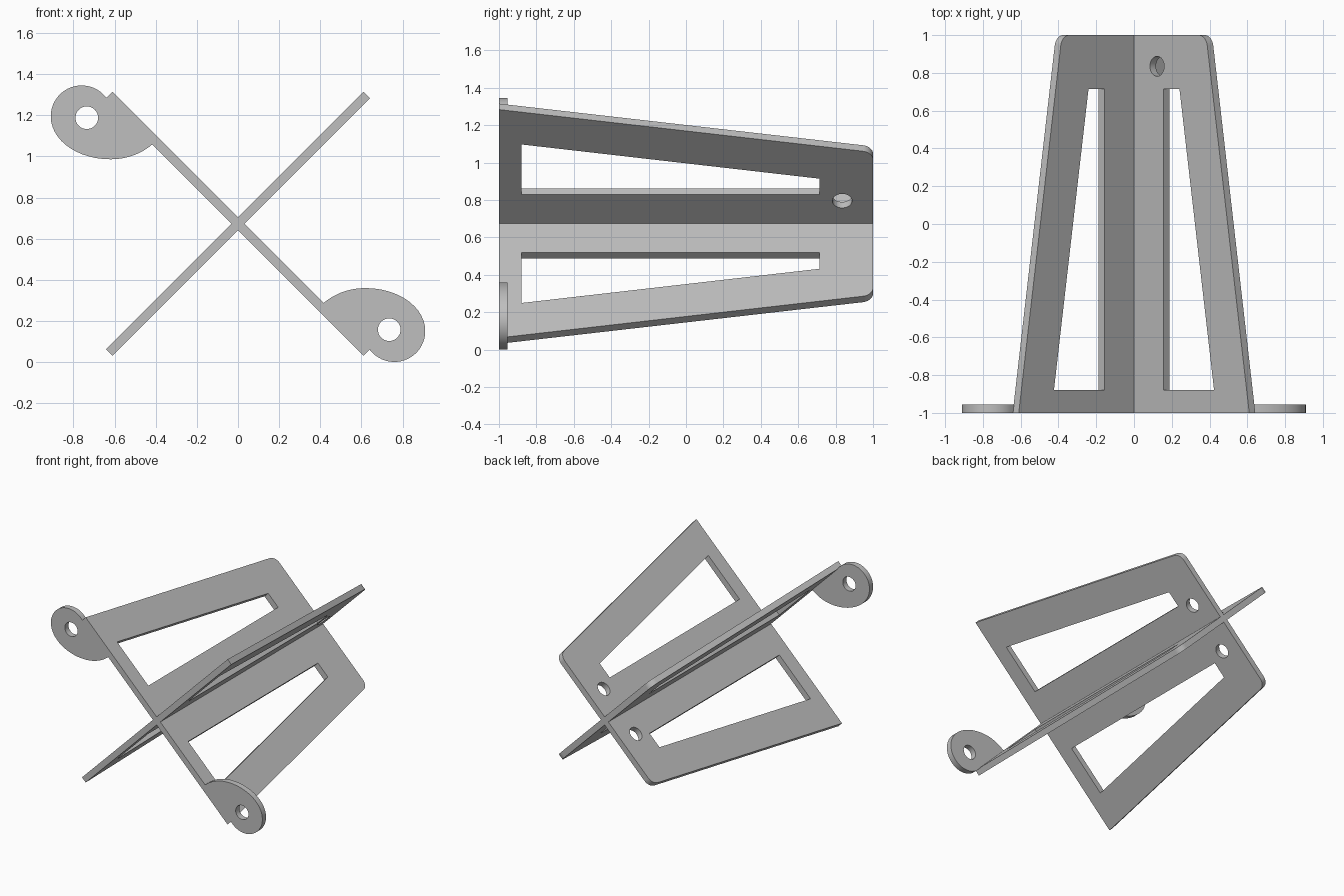
import bpy, bmesh, math
from mathutils import Matrix, Vector
from mathutils.geometry import interpolate_bezier

cube = bpy.data.objects.get("Cube")
if cube:
    bpy.data.objects.remove(cube, do_unlink=True)

THICK = 0.045
MID = 0.673          # height of the crossing line
TIP_FRONT, TIP_BACK = 0.8855, 0.562
CORNER = 0.065

grey = bpy.data.materials.new("plain grey")
grey.use_nodes = True
grey.diffuse_color = (0.52, 0.52, 0.52, 1)
grey.node_tree.nodes["Principled BSDF"].inputs["Base Color"].default_value = (0.52, 0.52, 0.52, 1)


def arc(cx, cy, r, start, end, steps):
    angles = [math.radians(start + (end - start) * i / steps) for i in range(steps + 1)]
    return [(cx + r * math.cos(a), cy + r * math.sin(a)) for a in angles]


def circle(cx, cy, r):
    return arc(cx, cy, r, 0, 360, 40)[:-1]


def flip(points):
    return [(-x, y) for x, y in reversed(points)]


def sheet(name, loops, matrix):
    """Flat sheet cut from an outline followed by its openings."""
    curve = bpy.data.curves.new(name, 'CURVE')
    curve.dimensions = '2D'
    curve.fill_mode = 'BOTH'
    curve.extrude = THICK / 2
    for loop in loops:
        spline = curve.splines.new('POLY')
        spline.points.add(len(loop) - 1)
        for point, (x, y) in zip(spline.points, loop):
            point.co = (x, y, 0, 1)
        spline.use_cyclic_u = True
    obj = bpy.data.objects.new(name, curve)
    bpy.context.collection.objects.link(obj)
    bpy.ops.object.select_all(action='DESELECT')
    obj.select_set(True)
    bpy.context.view_layer.objects.active = obj
    bpy.ops.object.convert(target='MESH')
    obj = bpy.context.view_layer.objects.active
    bm = bmesh.new()
    bm.from_mesh(obj.data)
    bmesh.ops.remove_doubles(bm, verts=bm.verts, dist=0.0001)
    bmesh.ops.recalc_face_normals(bm, faces=bm.faces)
    bm.to_mesh(obj.data)
    bm.free()
    obj.data.materials.clear()
    obj.data.materials.append(grey)
    obj.matrix_world = Matrix.Translation((0, 0, MID)) @ matrix
    bpy.ops.object.shade_smooth_by_angle(angle=math.radians(30))
    return obj


def tilt(degrees):
    return Matrix.Rotation(-math.radians(degrees), 4, 'Y')


# Tapered edge with a rounded back corner, and the tapered window
slope = math.atan((TIP_FRONT - TIP_BACK) / 2)
corner_x = TIP_BACK - (CORNER - CORNER * math.sin(slope)) / math.cos(slope)
edge = [(TIP_FRONT, -1)] + arc(corner_x, 1 - CORNER, CORNER, math.degrees(slope), 90, 8)
window = [(0.242, -0.88), (0.622, -0.88), (0.363, 0.715), (0.242, 0.715)]

# Full plate that carries the tabs
sheet("main_plate", [edge + flip(edge), window, flip(window)], tilt(135))

# Two wings crossing it, each with a round hole near the back
wing = [(THICK / 2, -1)] + edge + [(THICK / 2, 1)]
for name, angle in (("upper_wing", 45), ("lower_wing", 225)):
    sheet(name, [wing, window, circle(0.195, 0.835, 0.053)], tilt(angle))

# Teardrop mounting tabs on opposite front corners
def bezier(*pts):
    return [tuple(p) for p in interpolate_bezier(*[Vector(p) for p in pts], 14)]


tab = arc(-0.76, 0.522, 0.15, 37, 180, 20)
tab += bezier((-0.91, 0.522), (-0.91, 0.405), (-0.78, 0.313), (-0.62, 0.313))[1:]
tab += bezier((-0.62, 0.313), (-0.54, 0.313), (-0.47, 0.34), (-0.417, 0.385))[1:]
upright = Matrix.Translation((0, THICK / 2 - 1, 0)) @ Matrix.Rotation(math.pi / 2, 4, 'X')
for name, angle in (("upper_tab", 0), ("lower_tab", 180)):
    sheet(name, [tab, circle(-0.735, 0.515, 0.055)], tilt(angle) @ upright)
